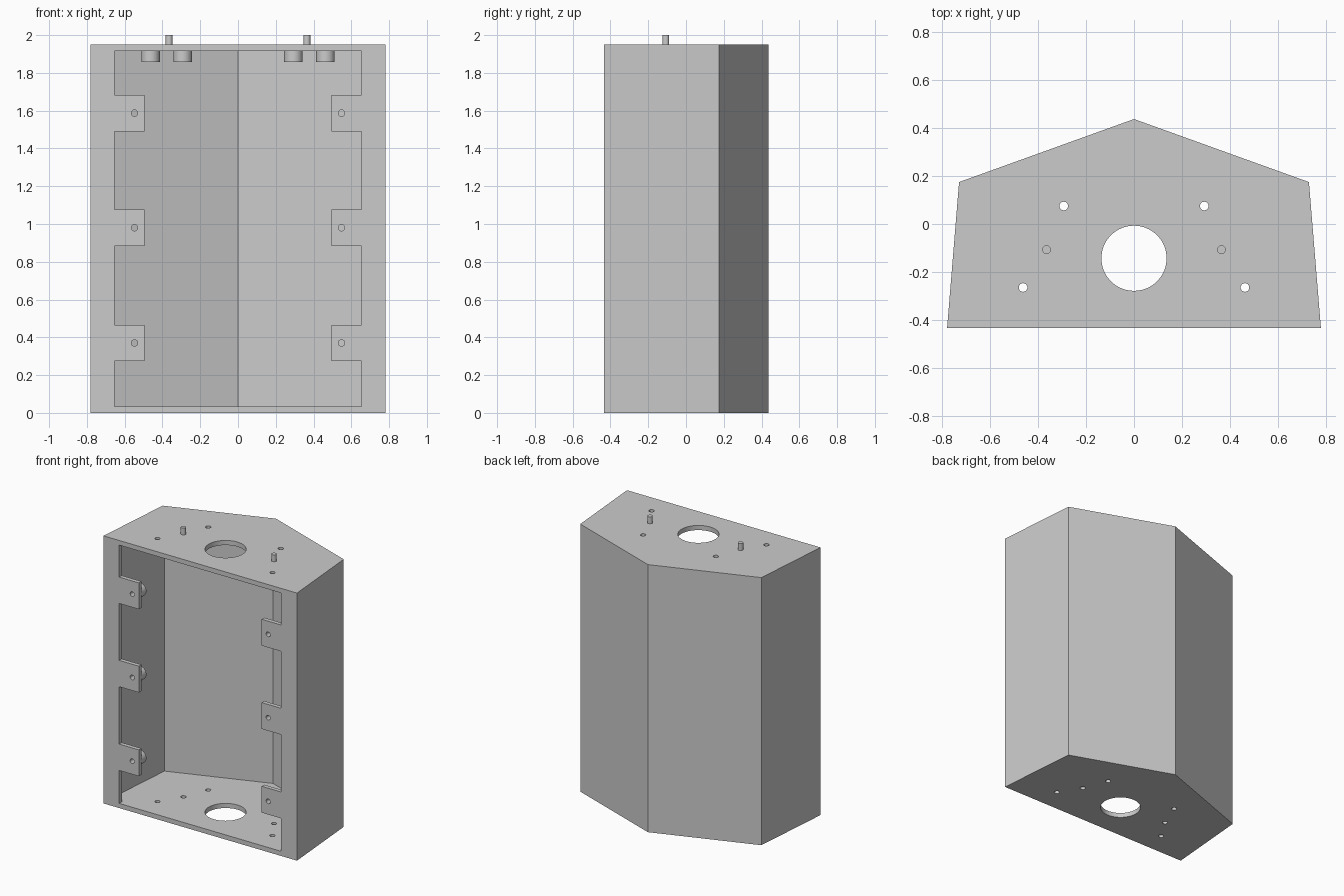
import bpy, bmesh
from mathutils import Vector

if "Cube" in bpy.data.objects:
    bpy.data.objects.remove(bpy.data.objects["Cube"])

H, T = 1.95, 0.034          # body height, wall thickness
FRONT = -0.435
SCREWS = [(0.463, -0.265), (0.293, 0.075)]
PIN = (0.365, -0.107)
TAB_Z = (0.37, 0.98, 1.587)
TAB_X = 0.548


def prism(bm, points, offset):
    """Extrude a closed loop of 3D points along offset."""
    face = bm.faces.new([bm.verts.new(p) for p in points])
    res = bmesh.ops.extrude_face_region(bm, geom=[face], use_keep_orig=True)
    verts = [v for v in res["geom"] if isinstance(v, bmesh.types.BMVert)]
    bmesh.ops.translate(bm, verts=verts, vec=offset)


def cylinder(bm, start, end, radius, segments=32):
    a, b = Vector(start), Vector(end)
    mat = (b - a).to_track_quat('Z', 'Y').to_matrix().to_4x4()
    mat.translation = (a + b) / 2
    bmesh.ops.create_cone(bm, cap_ends=True, segments=segments, radius1=radius,
                          radius2=radius, depth=(b - a).length, matrix=mat)


def make_object(name, bm, helper=True):
    bmesh.ops.recalc_face_normals(bm, faces=bm.faces)
    mesh = bpy.data.meshes.new(name)
    bm.to_mesh(mesh)
    bm.free()
    ob = bpy.data.objects.new(name, mesh)
    bpy.context.collection.objects.link(ob)
    ob.hide_render = helper
    return ob


def mirrored(half):
    return half + [(-x, y) for x, y in reversed(half) if abs(x) > 1e-6]


# Five-sided outer body and inner cavity
bm = bmesh.new()
outer = mirrored([(0.78, FRONT), (0.73, 0.175), (0, 0.438)])
prism(bm, [(x, y, 0) for x, y in outer], (0, 0, H))
housing = make_object("housing", bm, helper=False)

bm = bmesh.new()
inner = mirrored([(0.743, FRONT + 0.03), (0.698, 0.15), (0, 0.403)])
prism(bm, [(x, y, T) for x, y in inner], (0, 0, H - 2 * T))
cavity = make_object("cavity_cutter", bm)

# Front opening, leaving three screw tabs on each side
half = [(0.653, T)]
for z in TAB_Z:
    half += [(0.653, z - 0.096), (0.495, z - 0.096), (0.495, z + 0.096), (0.653, z + 0.096)]
half.append((0.653, H - T))
bm = bmesh.new()
prism(bm, [(x, FRONT - 0.1, z) for x, z in mirrored(half)], (0, 0.15, 0))
opening = make_object("opening_cutter", bm)

# Screw bosses, locating pins and all holes
bosses, holes = bmesh.new(), bmesh.new()
cylinder(holes, (0, -0.143, -0.1), (0, -0.143, H + 0.1), 0.136, 64)
for s in (-1, 1):
    for x, y in SCREWS:
        cylinder(bosses, (s * x, y, H - 0.018), (s * x, y, 1.857), 0.049)
        cylinder(holes, (s * x, y, -0.1), (s * x, y, H + 0.1), 0.018)
    for z in TAB_Z:
        cylinder(bosses, (s * TAB_X, FRONT + 0.015, z), (s * TAB_X, FRONT + 0.093, z), 0.049)
        cylinder(holes, (s * TAB_X, FRONT - 0.1, z), (s * TAB_X, FRONT + 0.13, z), 0.017)
    x, y = s * PIN[0], PIN[1]
    cylinder(bosses, (x, y, H - 0.018), (x, y, 2.0), 0.018)
    cylinder(holes, (x, y, -0.1), (x, y, 0.2), 0.018)
boss_ob = make_object("bosses_and_pins", bosses)
hole_ob = make_object("hole_cutter", holes)

# Combine into one solid shell
bpy.context.view_layer.objects.active = housing
housing.select_set(True)
helpers = [(cavity, 'DIFFERENCE'), (opening, 'DIFFERENCE'),
           (boss_ob, 'UNION'), (hole_ob, 'DIFFERENCE')]
for ob, op in helpers:
    mod = housing.modifiers.new(ob.name, 'BOOLEAN')
    mod.operation, mod.solver, mod.object = op, 'EXACT', ob
    bpy.ops.object.modifier_apply(modifier=mod.name)
for ob, _ in helpers:
    bpy.data.objects.remove(ob, do_unlink=True)
bpy.ops.object.shade_smooth_by_angle()
